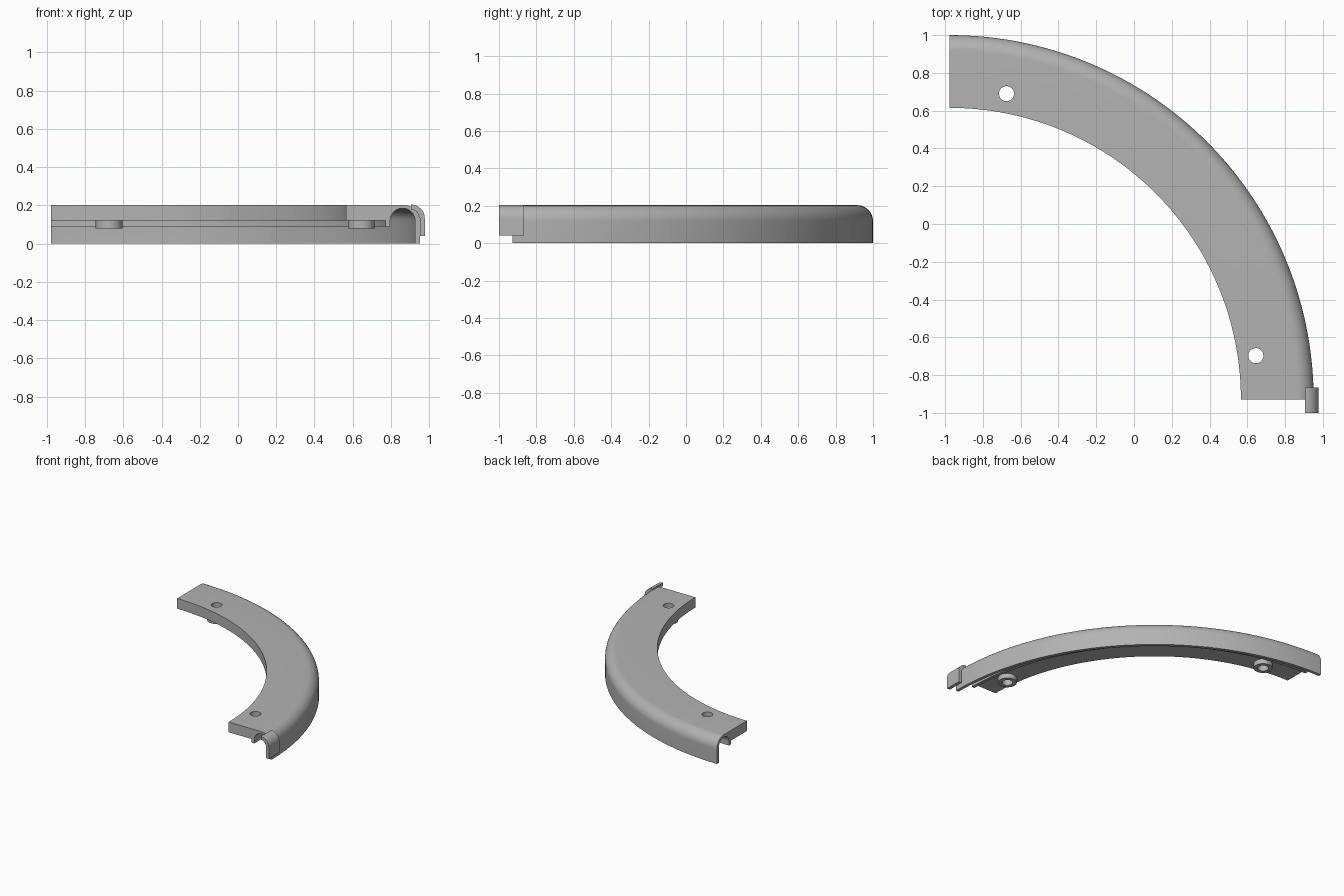
import bpy
import bmesh
from math import cos, sin, pi, radians
from mathutils import Vector

cube = bpy.data.objects.get("Cube")
if cube:
    bpy.data.objects.remove(cube, do_unlink=True)

CENTRE = Vector((-0.977, -0.928, 0))
HOLES = [(-0.675, 0.69), (0.645, -0.697)]

grey = bpy.data.materials.new("plain grey")
grey.use_nodes = True
colour = (0.45, 0.45, 0.45, 1)
grey.diffuse_color = colour
grey.node_tree.nodes["Principled BSDF"].inputs["Base Color"].default_value = colour


def arc(cx, cz, r, start, end, steps=12):
    angles = [radians(start + (end - start) * i / steps) for i in range(steps + 1)]
    return [(cx + r * cos(a), cz + r * sin(a)) for a in angles]


def add_object(name, bm):
    bmesh.ops.remove_doubles(bm, verts=bm.verts, dist=1e-5)
    bmesh.ops.recalc_face_normals(bm, faces=bm.faces)
    mesh = bpy.data.meshes.new(name)
    bm.to_mesh(mesh)
    bm.free()
    mesh.materials.append(grey)
    obj = bpy.data.objects.new(name, mesh)
    bpy.context.collection.objects.link(obj)
    return obj


def smooth(obj):
    bpy.ops.object.select_all(action='DESELECT')
    obj.select_set(True)
    bpy.context.view_layer.objects.active = obj
    bpy.ops.object.shade_smooth_by_angle(angle=radians(35))


def profile_face(bm, points, origin):
    return bm.faces.new([bm.verts.new(origin + Vector((x, 0, z))) for x, z in points])


def sweep(name, points):
    """Turn an r-z profile through a quarter circle, with closed ends."""
    bm = bmesh.new()
    face = profile_face(bm, points, CENTRE)
    bmesh.ops.spin(bm, geom=[face] + face.edges[:] + face.verts[:], cent=CENTRE,
                   axis=(0, 0, 1), angle=pi / 2, steps=72, use_duplicate=False)
    # Cap the starting end if the spin consumed its face
    edges = [e for e in bm.edges if e.is_boundary]
    if edges:
        bmesh.ops.holes_fill(bm, edges=edges, sides=0)
    return add_object(name, bm)


def cylinder(name, x, y, z0, z1, r):
    bm = bmesh.new()
    bmesh.ops.create_cone(bm, cap_ends=True, segments=40, radius1=r, radius2=r, depth=z1 - z0)
    bmesh.ops.translate(bm, verts=bm.verts, vec=(x, y, (z0 + z1) / 2))
    return add_object(name, bm)


def drill(obj, x, y):
    cutter = cylinder("hole_cutter", x, y, -0.1, 0.3, 0.04)
    cutter.hide_render = True
    mod = obj.modifiers.new("hole", 'BOOLEAN')
    mod.operation = 'DIFFERENCE'
    mod.solver = 'EXACT'
    mod.object = cutter
    bpy.ops.object.select_all(action='DESELECT')
    bpy.context.view_layer.objects.active = obj
    bpy.ops.object.modifier_apply(modifier=mod.name)
    bpy.data.objects.remove(cutter, do_unlink=True)


# Curved cover: flat slab, rounded outer skirt, arched channel and inner rib
profile = [(1.543, 0.12), (1.543, 0.203)]
profile += arc(1.843, 0.118, 0.085, 90, 0)
profile += [(1.928, 0), (1.903, 0)]
profile += arc(1.838, 0.12, 0.065, 0, 180, 20)
profile += [(1.773, 0.09), (1.748, 0.09), (1.748, 0.12)]
cover = sweep("curved_cover", profile)
for x, y in HOLES:
    drill(cover, x, y)
smooth(cover)

# Screw bosses under the slab
for name, (x, y) in zip(("back_boss", "front_boss"), HOLES):
    boss = cylinder(name, x, y, 0.08, 0.121, 0.07)
    drill(boss, x, y)
    smooth(boss)

# Overlapping joint lip at the front end
lip = arc(0.905, 0.132, 0.072, 90, 0) + [(0.977, 0.04), (0.951, 0.04)]
lip += arc(0.905, 0.132, 0.046, 0, 90)
bm = bmesh.new()
face = profile_face(bm, lip, Vector((0, -1, 0)))
ends = bmesh.ops.extrude_face_region(bm, geom=[face], use_keep_orig=True)["geom"]
bmesh.ops.translate(bm, vec=(0, 0.135, 0),
                    verts=[g for g in ends if isinstance(g, bmesh.types.BMVert)])
smooth(add_object("joint_lip", bm))
